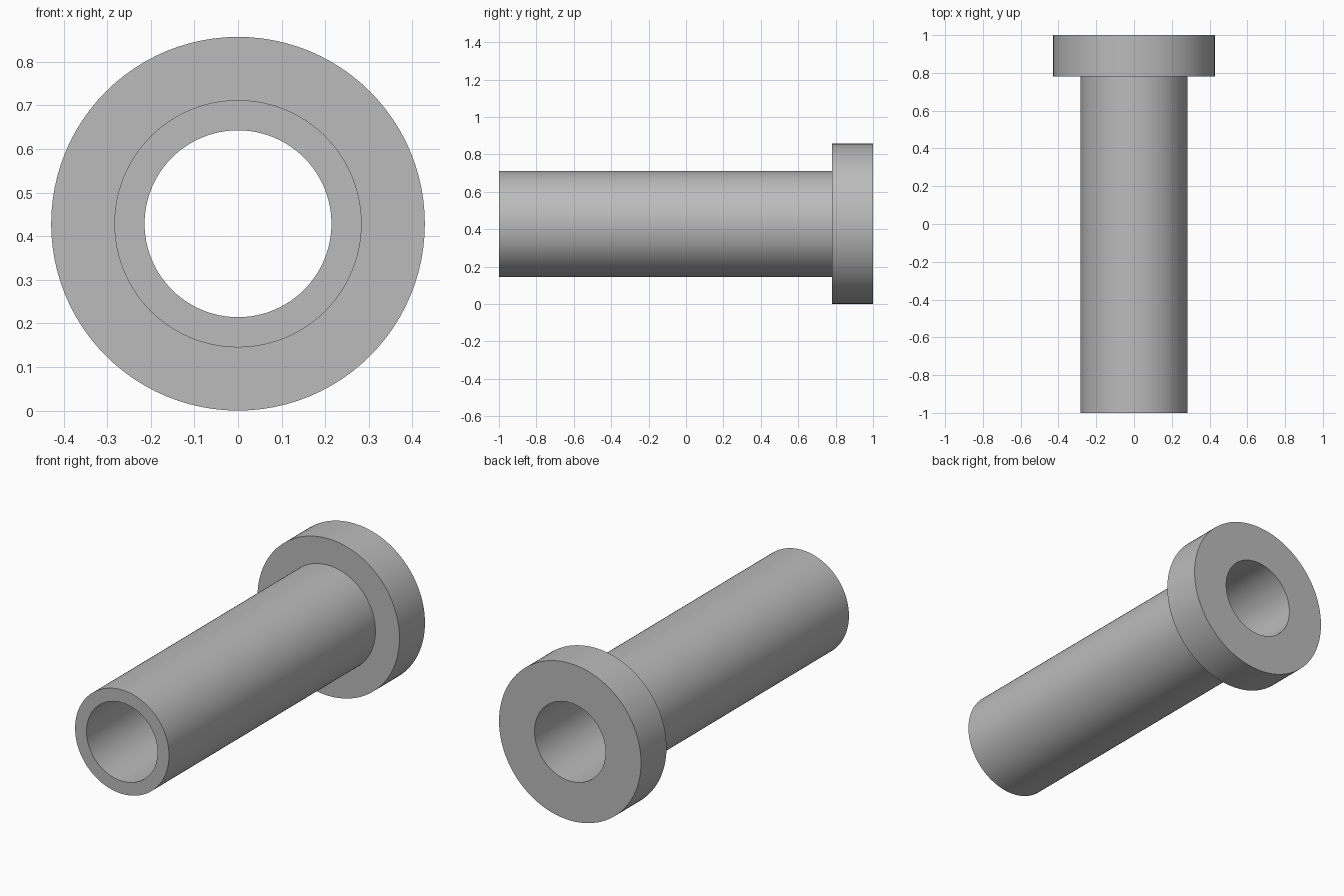
import bpy
import bmesh
from math import radians, tau
from mathutils import Vector

cube = bpy.data.objects.get("Cube")
if cube:
    bpy.data.objects.remove(cube, do_unlink=True)

FLANGE_R, TUBE_R, BORE_R = 0.4286, 0.2836, 0.2143
FRONT, SHOULDER, BACK = -1.0, 0.78, 1.0
SEGMENTS = 96

# Plain grey material
grey = bpy.data.materials.new("plain_grey")
grey.use_nodes = True
colour = (0.5, 0.5, 0.5, 1.0)
grey.diffuse_color = colour
grey.node_tree.nodes["Principled BSDF"].inputs["Base Color"].default_value = colour


def lathe(name, profile, axis_height, material):
    """Revolve a closed (radius, y) profile around a horizontal axis along y."""
    bm = bmesh.new()
    verts = [bm.verts.new((r, y, 0)) for r, y in profile]
    edges = [bm.edges.new((v, verts[i - 1])) for i, v in enumerate(verts)]
    bmesh.ops.spin(bm, geom=verts + edges, cent=Vector(), axis=Vector((0, 1, 0)),
                   angle=tau, steps=SEGMENTS)
    bmesh.ops.remove_doubles(bm, verts=bm.verts[:], dist=0.0001)
    bmesh.ops.recalc_face_normals(bm, faces=bm.faces[:])
    mesh = bpy.data.meshes.new(name)
    bm.to_mesh(mesh)
    bm.free()
    mesh.materials.append(material)
    obj = bpy.data.objects.new(name, mesh)
    obj.location.z = axis_height
    bpy.context.collection.objects.link(obj)
    bpy.ops.object.select_all(action="DESELECT")
    obj.select_set(True)
    bpy.context.view_layer.objects.active = obj
    bpy.ops.object.shade_smooth_by_angle(angle=radians(30))
    return obj


# Hollow tube with a flange at the back and a bore right through
lathe("flanged_bushing", [
    (BORE_R, FRONT), (TUBE_R, FRONT), (TUBE_R, SHOULDER),
    (FLANGE_R, SHOULDER), (FLANGE_R, BACK), (BORE_R, BACK),
], FLANGE_R, grey)
